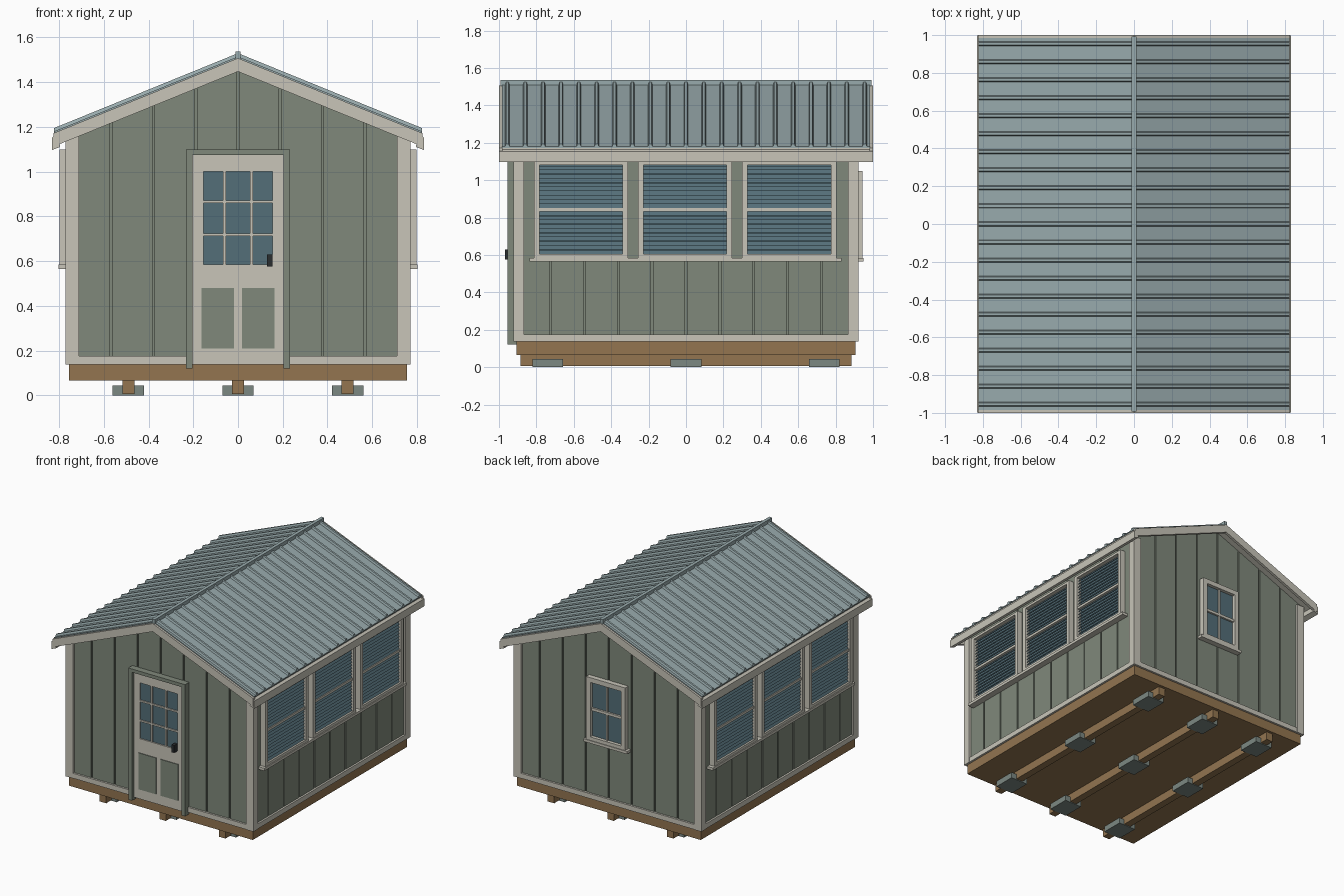
import bpy, bmesh, math

if "Cube" in bpy.data.objects:
    bpy.data.objects.remove(bpy.data.objects["Cube"])


def material(name, r, g, b):
    m = bpy.data.materials.new(name)
    lin = [((c / 255 + 0.055) / 1.055) ** 2.4 for c in (r, g, b)]
    m.diffuse_color = (*lin, 1)
    m.use_nodes = True
    m.node_tree.nodes["Principled BSDF"].inputs["Base Color"].default_value = m.diffuse_color
    return m


SAGE = material("sage_siding", 128, 137, 123)
TRIM = material("cream_trim", 200, 197, 185)
WOOD = material("treated_wood", 147, 117, 80)
METAL = material("roof_metal", 153, 171, 173)
GLASS = material("blue_glass", 84, 110, 120)
BLACK = material("black_hardware", 42, 45, 47)
STONE = material("block_grey", 124, 136, 130)

SLOPE = 0.407


def roof(x, top):
    """Height of a line parallel to the roof that meets the ridge at top."""
    return top - SLOPE * abs(x)


def prism(pts, axis, a, b):
    """Extrude a 2D outline along 'x' (points y,z) or 'y' (points x,z)."""
    place = (lambda p, t: (t, p[0], p[1])) if axis == 'x' else (lambda p, t: (p[0], t, p[1]))
    n = len(pts)
    verts = [place(p, t) for t in (a, b) for p in pts]
    faces = [list(range(n)), list(range(n, 2 * n))]
    faces += [[i, (i + 1) % n, n + (i + 1) % n, n + i] for i in range(n)]
    return verts, faces


def box(x0, x1, y0, y1, z0, z1):
    return prism([(x0, z0), (x1, z0), (x1, z1), (x0, z1)], 'y', y0, y1)


def part(name, mat, solids, mirror_x=False, mirror_y=False):
    """Join solids into one object, with optional mirrored copies."""
    bm = bmesh.new()
    for sx in ((1, -1) if mirror_x else (1,)):
        for sy in ((1, -1) if mirror_y else (1,)):
            for verts, faces in solids:
                vs = [bm.verts.new((x * sx, y * sy, z)) for x, y, z in verts]
                for f in faces:
                    bm.faces.new([vs[i] for i in f])
    bmesh.ops.recalc_face_normals(bm, faces=bm.faces)
    me = bpy.data.meshes.new(name)
    bm.to_mesh(me)
    bm.free()
    me.materials.append(mat)
    ob = bpy.data.objects.new(name, me)
    bpy.context.collection.objects.link(ob)
    return ob


# Foundation: blocks, skids and floor frame
part("foundation_blocks", STONE, [box(x - .07, x + .07, y - .082, y + .082, 0, .043)
                                  for x in (-.49, 0, .49) for y in (-.74, 0, .74)])
part("skids", WOOD, [box(x - .027, x + .027, -.885, .885, .005, .068) for x in (-.49, 0, .49)])
part("floor_frame", WOOD, [box(-.755, .755, -.905, .905, .066, .14)])

# Walls: solid core with vertical boards separated by narrow grooves
part("wall_core", SAGE, [prism([(-.747, .14), (.747, .14), (.747, roof(.747, 1.49)),
                                (0, 1.49), (-.747, roof(.747, 1.49))], 'y', -.897, .897)])
gable, W, G = [], .755 / 4, .005
for i in range(-4, 4):
    a, b = i * W + G, (i + 1) * W - G
    outline = [(a, .14), (b, .14), (b, roof(b, 1.485)), (a, roof(a, 1.485))]
    gable.append(prism(outline, 'y', -.906, -.896))
part("gable_boards", SAGE, gable, mirror_y=True)
part("side_boards", SAGE, [box(.746, .756, -.905 + i * .181 + G, -.905 + (i + 1) * .181 - G, .14, 1.175)
                           for i in range(10)], mirror_x=True)

# Corner boards and bottom trim
part("corner_trim", TRIM, [box(.71, .772, .9, .922, .138, 1.165),
                           box(.75, .772, .865, .922, .138, 1.165)], True, True)
part("side_bottom_trim", TRIM, [box(.75, .77, -.87, .87, .138, .175)], mirror_x=True)
part("front_bottom_trim", TRIM, [box(.23, .715, -.92, -.9, .138, .175)], mirror_x=True)
part("back_bottom_trim", TRIM, [box(-.715, .715, .9, .92, .138, .175)])

# Roof deck, rake boards and eave boards
XE = .83


def slab(x1, top, bottom, y0, y1):
    return prism([(0, top), (x1, roof(x1, top)), (x1, roof(x1, bottom)), (0, bottom)], 'y', y0, y1)


part("roof_deck", TRIM, [slab(.815, 1.506, 1.482, -.985, .985)], mirror_x=True)
part("rake_boards", TRIM, [slab(.825, 1.507, 1.447, .98, 1.0)], True, True)
part("eave_boards", TRIM, [prism([(.808, 1.168), (.832, 1.152), (.832, 1.096), (.795, 1.11)],
                                 'y', -.999, .999)], mirror_x=True)

# Ribbed metal panels: cross-section along y, sheared down each slope
section = [(-.985, 0)]
for i in range(21):
    c = -.955 + i * .0955
    section += [(c - .012, 0), (c - .007, .015), (c + .007, .015), (c + .012, 0)]
section += [(.985, 0)]
verts, faces = [], []
for y, h in section:
    verts += [(x, y, roof(x, 1.514 + h)) for x in (0, .822)]
    verts += [(x, y, roof(x, 1.506)) for x in (0, .822)]
for i in range(len(section) - 1):
    p, q = 4 * i, 4 * i + 4
    for a, b in ((0, 1), (1, 3), (3, 2), (2, 0)):
        faces.append([p + a, p + b, q + b, q + a])
last = 4 * len(section) - 4
faces += [[0, 1, 3, 2], [last, last + 1, last + 3, last + 2]]
part("metal_roof", METAL, [(verts, faces)], mirror_x=True)
part("ridge_cap", METAL, [box(-.012, .012, -.993, .993, 1.485, 1.536)])

# Louvred side windows, three on each side
frames, blades, backs = [], [], []
for c in (-.562, -.005, .552):
    a, b = c - .252, c + .252
    for y0, y1 in ((a, a + .03), (b - .03, b)):
        frames.append(box(.75, .797, y0, y1, .58, 1.098))
    for z0, z1, d in ((.58, .605, .797), (1.08, 1.098, .797), (.832, .85, .79)):
        frames.append(box(.75, d, a + .03, b - .03, z0, z1))
    backs.append(box(.755, .76, a + .03, b - .03, .605, 1.08))
    for start in (.605, .85):
        for i in range(10):
            z = start + .0115 + i * .0227
            dx, dz = .007, .011
            x = .774
            outline = [(x + dx, z - dz), (x + dx + .003, z - dz), (x - dx + .003, z + dz), (x - dx, z + dz)]
            blades.append(prism(outline, 'y', a + .03, b - .03))
part("side_window_frames", TRIM, frames, mirror_x=True)
part("side_window_backs", GLASS, backs, mirror_x=True)
part("louvre_blades", GLASS, blades, mirror_x=True)
part("side_window_sill", TRIM, [box(.75, .803, -.838, .832, .565, .585)], mirror_x=True)

# Front door with casing, glazing, muntins, lower panels and handle
part("door_casing", SAGE, [box(-.233, -.203, -.954, -.9, .12, 1.098),
                           box(.203, .233, -.954, -.9, .12, 1.098),
                           box(-.203, .203, -.954, -.9, 1.073, 1.098)])
part("door_rails", TRIM, [box(-.203, -.154, -.932, -.9, .138, 1.073),
                          box(.154, .203, -.932, -.9, .138, 1.073),
                          box(-.154, .154, -.932, -.9, .138, .585),
                          box(-.154, .154, -.932, -.9, 1.0, 1.073)])
part("door_glass", GLASS, [box(-.154, .154, -.922, -.9, .585, 1.0)])
part("door_muntins", TRIM, [box(x - .006, x + .006, -.931, -.915, .585, 1.0) for x in (-.06, .06)]
     + [box(-.154, .154, -.931, -.915, z - .006, z + .006) for z in (.718, .865)])
part("door_panels", SAGE, [box(.018, .163, -.937, -.929, .21, .48)], mirror_x=True)
part("door_handle", BLACK, [box(.13, .154, -.968, -.93, .575, .63)])

# Back window with a two by two sash
part("back_window_frame", TRIM, [box(-.16, -.125, .9, .943, .58, 1.05), box(.125, .16, .9, .943, .58, 1.05),
                                 box(-.125, .125, .9, .943, 1.015, 1.05), box(-.125, .125, .9, .943, .58, .61),
                                 box(-.18, .18, .9, .948, .565, .585)])
part("back_window_glass", GLASS, [box(-.125, .125, .9, .918, .61, 1.015)])
part("back_window_muntins", TRIM, [box(-.007, .007, .91, .93, .61, 1.015),
                                   box(-.125, .125, .91, .932, .802, .822)])
